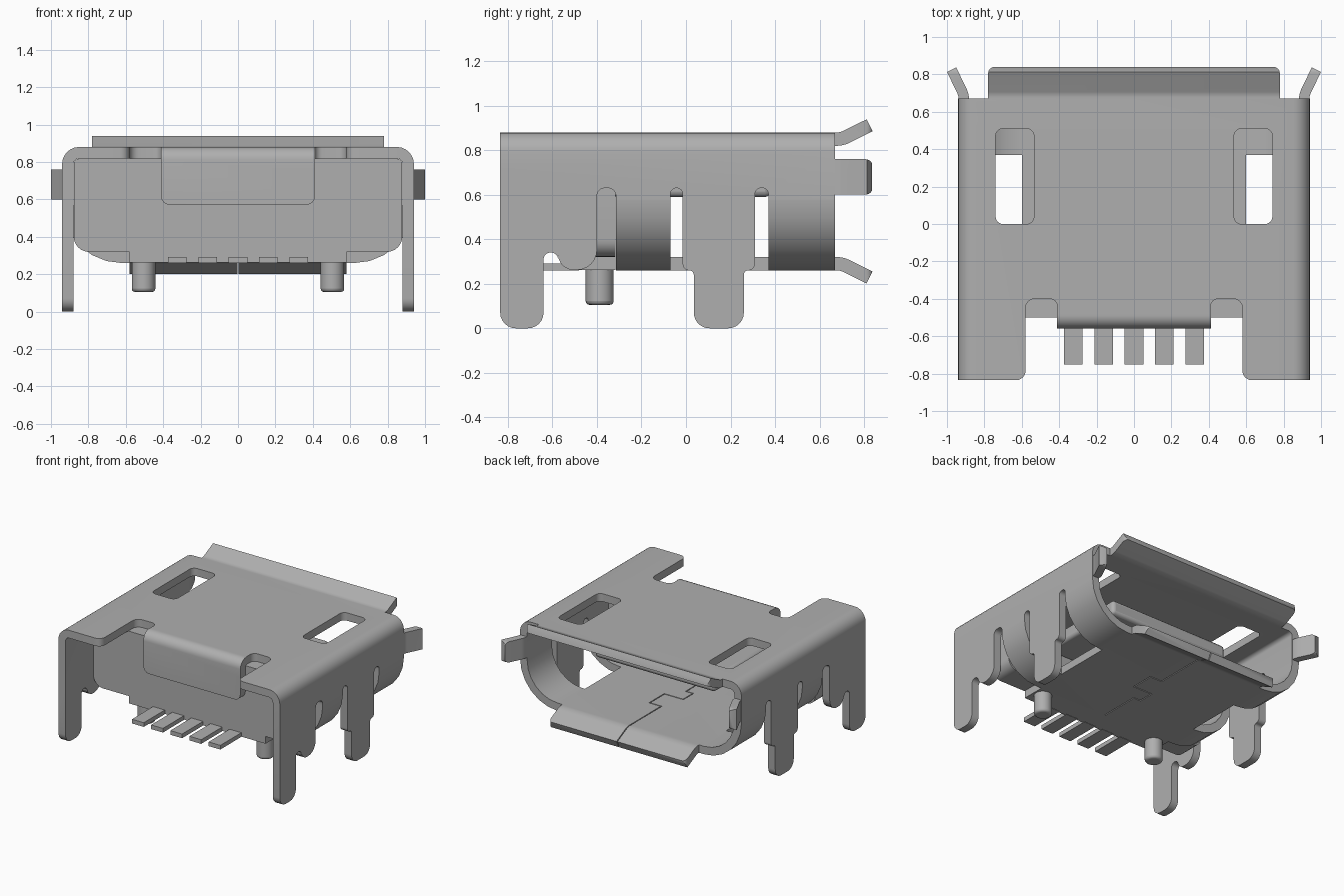
import bpy, bmesh
from math import sin, cos, pi
from mathutils import Vector

if "Cube" in bpy.data.objects:
    bpy.data.objects.remove(bpy.data.objects["Cube"], do_unlink=True)

metal = bpy.data.materials.new("plain grey")
metal.use_nodes = True
GREY = (0.43, 0.43, 0.43, 1)
metal.diffuse_color = GREY
metal.node_tree.nodes["Principled BSDF"].inputs["Base Color"].default_value = GREY

T = 0.06  # sheet thickness


def rounded(points, closed=True, steps=6):
    """Turn (u, v, radius) corners into a filleted outline."""
    out, n = [], len(points)
    for i, p in enumerate(points):
        c = Vector(p[:2])
        r = p[2] if len(p) > 2 else 0
        if r == 0 or (not closed and i in (0, n - 1)):
            out.append(c)
            continue
        a = (Vector(points[i - 1][:2]) - c).normalized()
        b = (Vector(points[(i + 1) % n][:2]) - c).normalized()
        for k in range(steps + 1):
            t = k / steps * pi / 2
            out.append(c + a * r * (1 - sin(t)) + b * r * (1 - cos(t)))
    return out


def prism(name, outline, axis, lo, hi):
    """Extrude a flat outline along one axis."""
    place = {"x": lambda u, v, w: (w, u, v),
             "y": lambda u, v, w: (u, w, v),
             "z": lambda u, v, w: (u, v, w)}[axis]
    bm = bmesh.new()
    face = bm.faces.new([bm.verts.new(place(u, v, lo)) for u, v in outline])
    ext = bmesh.ops.extrude_face_region(bm, geom=[face])
    shift = Vector(place(0, 0, hi - lo))
    bmesh.ops.translate(bm, vec=shift, verts=[g for g in ext["geom"] if isinstance(g, bmesh.types.BMVert)])
    bmesh.ops.recalc_face_normals(bm, faces=bm.faces)
    mesh = bpy.data.meshes.new(name)
    bm.to_mesh(mesh)
    bm.free()
    obj = bpy.data.objects.new(name, mesh)
    bpy.context.collection.objects.link(obj)
    mesh.materials.append(metal)
    return obj


def sheet(name, path, axis, lo, hi, thick=T):
    """Bent sheet: thicken a centre line and extrude it."""
    pts = rounded(path, closed=False)
    left, right = [], []
    for i, p in enumerate(pts):
        d0 = (p - pts[max(i - 1, 0)]).normalized()
        d1 = (pts[min(i + 1, len(pts) - 1)] - p).normalized()
        d = (d0 + d1).normalized()
        ref = d1 if d1.length else d0
        off = Vector((-d.y, d.x)) * thick / 2 / max(d.dot(ref), 0.3)
        left.append(p + off)
        right.append(p - off)
    return prism(name, left + right[::-1], axis, lo, hi)


def activate(obj):
    bpy.ops.object.select_all(action="DESELECT")
    obj.select_set(True)
    bpy.context.view_layer.objects.active = obj


def cut(obj, cutter, operation="DIFFERENCE", keep=False):
    mod = obj.modifiers.new("cut", "BOOLEAN")
    mod.operation, mod.object, mod.solver = operation, cutter, "EXACT"
    activate(obj)
    bpy.ops.object.modifier_apply(modifier=mod.name)
    if not keep:
        bpy.data.objects.remove(cutter, do_unlink=True)


def soften(obj, width, segments=3, angle=1.0):
    mod = obj.modifiers.new("soft edges", "BEVEL")
    mod.width, mod.segments, mod.limit_method, mod.angle_limit = width, segments, "ANGLE", angle


def box(name, x0, x1, y0, y1, z0, z1, r=0):
    return prism(name, rounded([(x0, y0, r), (x1, y0, r), (x1, y1, r), (x0, y1, r)]), "z", z0, z1)


# Outer shell: folded roof and walls, trimmed to the side and plan outlines
shell = sheet("shell", [(-.91, -.1), (-.91, .85, .06), (.91, .85, .06), (.91, -.1)], "y", -.9, .67)
side = [(-.835, 1), (-.835, 0, .07), (-.64, 0, .07), (-.64, .34, .03), (-.575, .34, .03),
        (-.575, .262, .07), (-.4, .262, .09), (-.4, .63, .035), (-.315, .63, .035),
        (-.315, .58), (-.07, .58), (-.07, .63, .027), (-.015, .63, .027), (-.015, .26, .03),
        (.035, .26, .02), (.035, 0, .07), (.26, 0, .07), (.26, .26, .02), (.31, .26, .03),
        (.31, .63, .027), (.37, .63, .027), (.37, .58), (.8, .58), (.8, 1)]
cut(shell, prism("side_trim", rounded(side), "x", -1.2, 1.2), "INTERSECT")
half = [(.41, -.48), (.41, -.4, .04), (.58, -.4, .05), (.58, -.835, .05), (1.1, -.835), (1.1, .8)]
plan = half + [(-p[0],) + p[1:] for p in reversed(half)]
cut(shell, prism("plan_trim", rounded(plan), "z", -.2, 1.2), "INTERSECT")
for s in (-1, 1):
    x0, x1 = sorted((s * .535, s * .74))
    cut(shell, box("window_cutter", x0, x1, 0, .51, .7, 1, .04))

# Lower tub: curved sides meeting the floor, open beside the middle legs
tub = sheet("shell_floor", [(-.91, .58), (-.91, .29, .289), (.91, .29, .289), (.91, .58)], "y", -.315, .67)
for s in (-1, 1):
    x0, x1 = sorted((s * .6, s * 1.1))
    cut(tub, box("side_cutter", x0, x1, -.07, .37, 0, .7))

# Flared lips at the mouth
top_lip = sheet("top_lip", [(.668, .85), (.70, .85, .02), (.825, .912)], "x", -.78, .78)
low_lip = sheet("bottom_lip", [(.668, .29), (.70, .29, .02), (.825, .228)], "x", -.58, .58)
for lip, w in ((top_lip, .78), (low_lip, .58)):
    corners = [(-w, .5), (w, .5), (w, .84, .035), (-w, .84, .035)]
    cut(lip, prism("lip_trim", rounded(corners), "z", 0, 1.2), "INTERSECT")

# Interlocking floor seam
seam = sheet("seam_cutter", [(0, 1), (0, .3), (.1, .3), (.1, .12), (-.06, .12), (-.06, 0), (0, 0), (0, -.4)],
             "z", .1, .4, .007)
cut(tub, seam, keep=True)
cut(low_lip, seam)

# Side tabs at the mouth
for s, label in ((1, "left"), (-1, "right")):
    tab = sheet(label + "_tab", [(s * .91, .668), (s * .91, .69, .02), (s * .975, .825)], "z", .6, .76, .055)
    ends = [(.5, .6), (.84, .6, .035), (.84, .76, .035), (.5, .76)]
    cut(tab, prism("tab_trim", rounded(ends), "x", -1.2, 1.2), "INTERSECT")

# Folded front flap
flap = sheet("front_flap", [(-.48, .85), (-.53, .85, .04), (-.53, .57)], "x", -.412, .412)
drop = [(-.412, 1), (-.412, .57, .05), (.412, .57, .05), (.412, 1)]
cut(flap, prism("flap_trim", rounded(drop), "y", -.7, -.3), "INTERSECT")

# Inner housing, its foot and the contact tongue
prism("housing", rounded([(-.878, .32, .08), (.878, .32, .08), (.878, .818, .03), (-.878, .818, .03)]),
      "y", -.499, -.316)
box("housing_foot", -.58, .58, -.495, -.316, .262, .325)
tongue = box("tongue", -.51, .51, -.33, .38, .59, .70)
soften(tongue, .025)

# Contacts
for i in range(-2, 3):
    x = i * .1625
    box("contact", x - .05, x + .05, -.75, -.48, .26, .292)

# Locating posts
for s, label in ((1, "left"), (-1, "right")):
    ring = [(s * .505 + .063 * cos(k * pi / 16), -.388 + .063 * sin(k * pi / 16)) for k in range(32)]
    post = prism(label + "_post", ring, "z", .105, .28)
    soften(post, .018)

# Smooth the bends, keep the cut edges sharp
for obj in bpy.context.collection.objects:
    if obj.type == "MESH":
        activate(obj)
        bpy.ops.object.shade_smooth_by_angle(angle=0.6)
